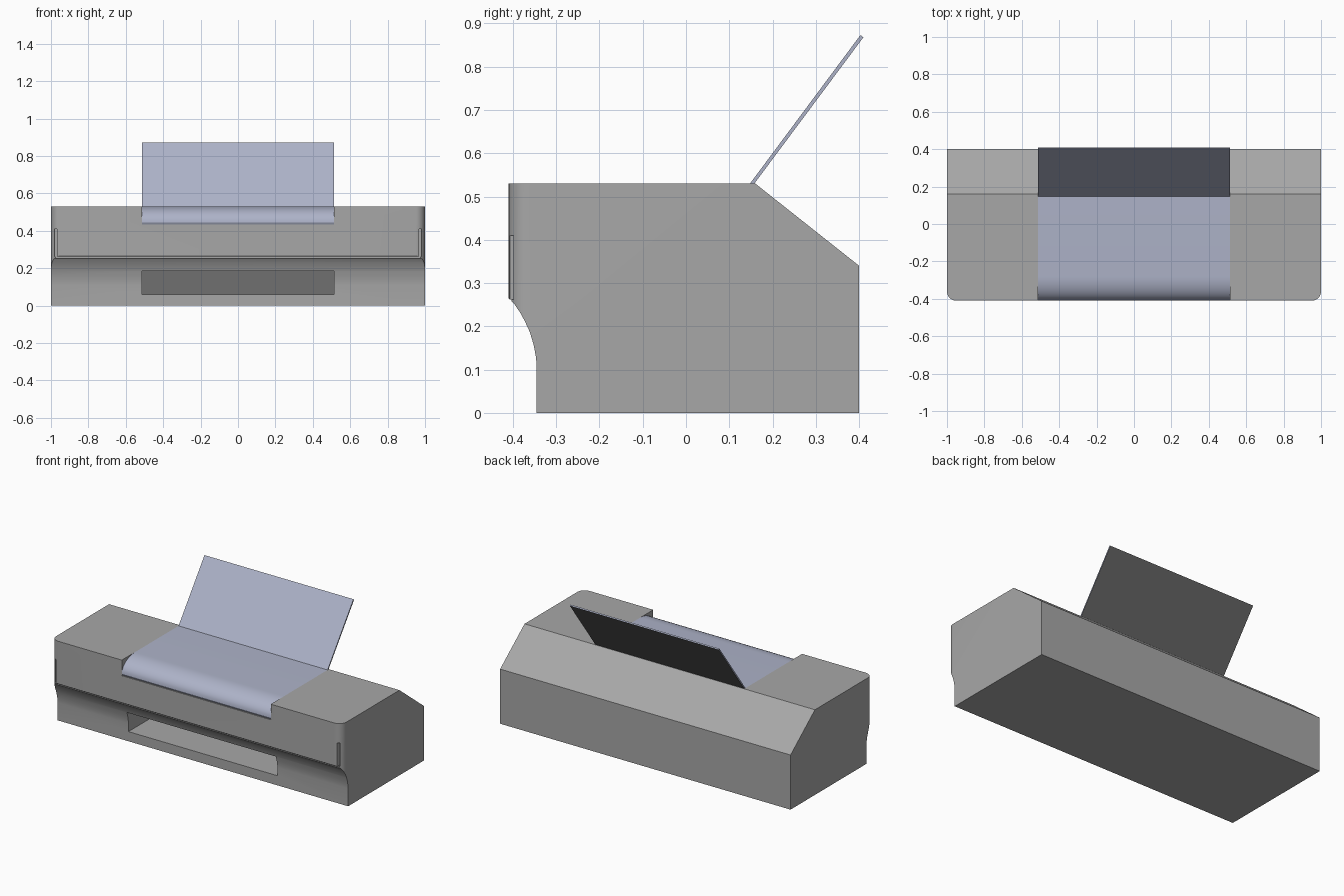
import bpy, bmesh, math

if "Cube" in bpy.data.objects:
    bpy.data.objects.remove(bpy.data.objects["Cube"])


def material(name, r, g, b):
    mat = bpy.data.materials.new(name)
    mat.diffuse_color = (r, g, b, 1)
    mat.use_nodes = True
    mat.node_tree.nodes["Principled BSDF"].inputs["Base Color"].default_value = mat.diffuse_color
    return mat


grey = material("body_grey", 0.39, 0.39, 0.39)
dark = material("dark_grey", 0.16, 0.16, 0.16)
blue = material("pale_blue", 0.42, 0.45, 0.58)


def extrude(name, points, a, b, axis="x"):
    """Solid prism: profile (y, z) swept along x, or (x, y) swept along z."""
    place = (lambda p, t: (t, p[0], p[1])) if axis == "x" else (lambda p, t: (p[0], p[1], t))
    bm = bmesh.new()
    lo = [bm.verts.new(place(p, a)) for p in points]
    hi = [bm.verts.new(place(p, b)) for p in points]
    bm.faces.new(lo)
    bm.faces.new(hi)
    n = len(points)
    for i in range(n):
        j = (i + 1) % n
        bm.faces.new((lo[i], lo[j], hi[j], hi[i]))
    bmesh.ops.recalc_face_normals(bm, faces=bm.faces)
    mesh = bpy.data.meshes.new(name)
    bm.to_mesh(mesh)
    bm.free()
    ob = bpy.data.objects.new(name, mesh)
    bpy.context.collection.objects.link(ob)
    return ob


def box(name, x0, x1, y0, y1, z0, z1):
    return extrude(name, [(y0, z0), (y1, z0), (y1, z1), (y0, z1)], x0, x1)


def select(ob):
    bpy.ops.object.select_all(action="DESELECT")
    ob.select_set(True)
    bpy.context.view_layer.objects.active = ob


def combine(ob, tool, operation):
    tool.hide_render = True
    mod = ob.modifiers.new("bool", "BOOLEAN")
    mod.operation, mod.object, mod.solver = operation, tool, "EXACT"
    select(ob)
    bpy.ops.object.modifier_apply(modifier=mod.name)
    bpy.data.objects.remove(tool, do_unlink=True)


def finish(ob, main, second=None, test=None):
    """Assign materials (second one where test(face) holds) and smooth."""
    ob.data.materials.clear()
    ob.data.materials.append(main)
    if second:
        ob.data.materials.append(second)
    for f in ob.data.polygons:
        f.material_index = 1 if second and test(f) else 0
    select(ob)
    bpy.ops.object.shade_smooth_by_angle(angle=math.radians(30))


# Body: side profile with sloped back and scooped front underside
scoop = [(-0.41, 0.265), (-0.397, 0.252), (-0.384, 0.233), (-0.372, 0.211),
         (-0.361, 0.187), (-0.352, 0.157), (-0.347, 0.13), (-0.345, 0.11)]
body = extrude("printer_body", [(-0.345, 0), (0.4, 0), (0.4, 0.34), (0.16, 0.53), (-0.41, 0.53)]
               + scoop, -1, 1)

# Rounded front vertical corners
r = 0.05
arc = [(0.95 + r * math.sin(t), -0.36 - r * math.cos(t))
       for t in (math.pi / 2 * i / 8 for i in range(9))]
plan = arc + [(1.0, 0.5), (-1.0, 0.5)] + [(-x, y) for x, y in reversed(arc)]
combine(body, extrude("corner_cutter", plan, -0.1, 0.7, "z"), "INTERSECT")

# Recess for the top cover, curving down at the front
W = 0.513
curve = [(-0.28 - 0.13 * math.sin(t), 0.445 + 0.085 * math.cos(t))
         for t in (math.pi / 2 * i / 10 for i in range(11))]
under = [(y + 0.006, z - 0.012) for y, z in curve]
combine(body, extrude("cover_cutter", [(0.15, 0.6), (0.15, 0.518)] + under
                      + [(-0.45, 0.433), (-0.45, 0.6)], -W, W), "DIFFERENCE")

# Paper output slot
SLOT_BACK = -0.05
combine(body, box("slot_cutter", -W, W, -0.5, SLOT_BACK, 0.06, 0.185), "DIFFERENCE")

# Front door seams at both ends and along the bottom
for s in (-1, 1):
    a, b = sorted((s * 0.968, s * 0.982))
    combine(body, box("seam_cutter", a, b, -0.5, -0.37, 0.262, 0.41), "DIFFERENCE")
combine(body, box("door_gap_cutter", -0.975, 0.975, -0.5, -0.375, 0.252, 0.262), "DIFFERENCE")
# The slot's rear wall is dark
finish(body, grey, dark, lambda f: f.normal.y < -0.9 and abs(f.center.y - SLOT_BACK) < 0.01)

# Top cover panel
cover = extrude("top_cover", [(0.15, 0.518), (0.15, 0.53)] + curve + under[::-1], -W, W)
finish(cover, blue)

# Tilted paper tray with a dark back
tray = extrude("paper_tray", [(0.148, 0.53), (0.158, 0.53), (0.41, 0.868), (0.403, 0.873)], -W, W)
finish(tray, blue, dark, lambda f: f.normal.y > 0.5 and f.normal.z < 0)
